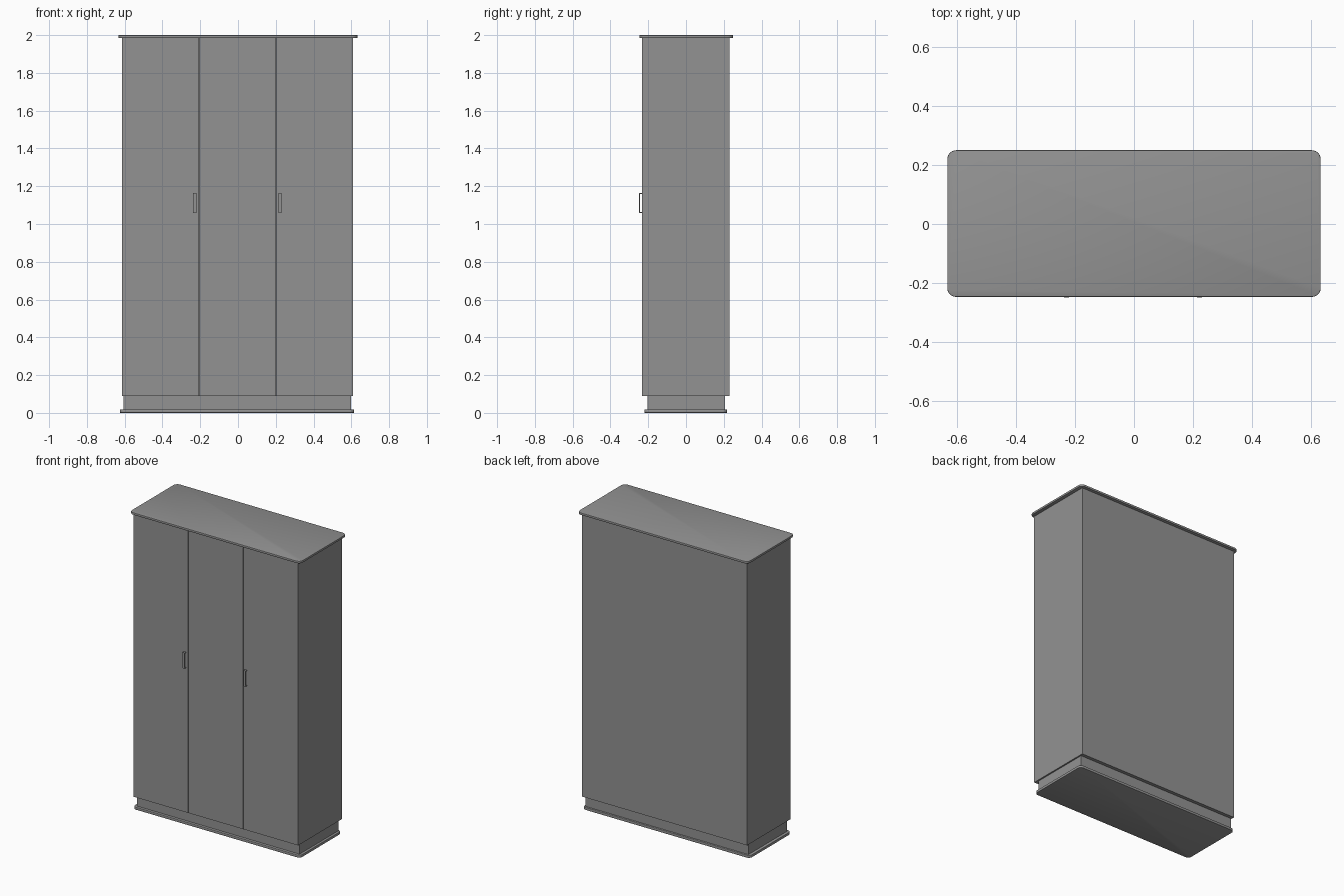
import bpy, bmesh, math

cube = bpy.data.objects.get("Cube")
if cube:
    bpy.data.objects.remove(cube, do_unlink=True)

# Single grey finish
grey = bpy.data.materials.new("grey")
grey.use_nodes = True
colour = (0.29, 0.29, 0.29, 1)
grey.diffuse_color = colour
grey.node_tree.nodes["Principled BSDF"].inputs["Base Color"].default_value = colour


def box(name, x, y, z, corner=0, edge=0):
    """Box from (min, max) ranges, with optional rounded corners and edges."""
    bm = bmesh.new()
    bmesh.ops.create_cube(bm, size=1)
    for v in bm.verts:
        v.co = [lo + (c + 0.5) * (hi - lo) for c, (lo, hi) in zip(v.co, (x, y, z))]
    if corner:
        upright = [e for e in bm.edges
                   if abs(e.verts[0].co.z - e.verts[1].co.z) > 1e-5]
        bmesh.ops.bevel(bm, geom=upright, offset=corner, segments=6,
                        profile=0.5, affect='EDGES')
    if edge:
        rims = [e for e in bm.edges
                if abs(e.verts[0].co.z - e.verts[1].co.z) < 1e-5]
        bmesh.ops.bevel(bm, geom=rims, offset=edge, segments=2,
                        profile=0.5, affect='EDGES')
    bmesh.ops.recalc_face_normals(bm, faces=bm.faces)
    mesh = bpy.data.meshes.new(name)
    bm.to_mesh(mesh)
    bm.free()
    mesh.materials.append(grey)
    obj = bpy.data.objects.new(name, mesh)
    bpy.context.collection.objects.link(obj)
    if corner or edge:
        bpy.ops.object.select_all(action='DESELECT')
        obj.select_set(True)
        bpy.context.view_layer.objects.active = obj
        bpy.ops.object.shade_smooth_by_angle(angle=math.radians(35))
    return obj


# Base board, recessed plinth, carcass and overhanging top
box("base_board", (-0.626, 0.615), (-0.221, 0.218), (0, 0.018), 0.025, 0.003)
box("plinth", (-0.607, 0.599), (-0.204, 0.206), (0.018, 0.09))
box("carcass", (-0.613, 0.609), (-0.216, 0.229), (0.09, 1.985))
box("top_board", (-0.633, 0.633), (-0.247, 0.25), (1.985, 2.0), 0.03, 0.003)

# Three doors with narrow gaps
seams = [-0.613, -0.206, 0.201, 0.609]
gap = 0.002
for i, name in enumerate(("right_door", "middle_door", "left_door")):
    lo = seams[i] + (gap if i > 0 else 0)
    hi = seams[i + 1] - (gap if i < 2 else 0)
    box(name, (lo, hi), (-0.233, -0.216), (0.09, 1.985))

# Bar handles, each on two short posts
for side, cx in (("right", -0.229), ("left", 0.222)):
    x = (cx - 0.008, cx + 0.008)
    box(side + "_handle_bar", x, (-0.249, -0.243), (1.058, 1.164))
    for end, z in (("lower", 1.058), ("upper", 1.158)):
        box(f"{side}_handle_{end}_post", x, (-0.243, -0.233), (z, z + 0.006))
